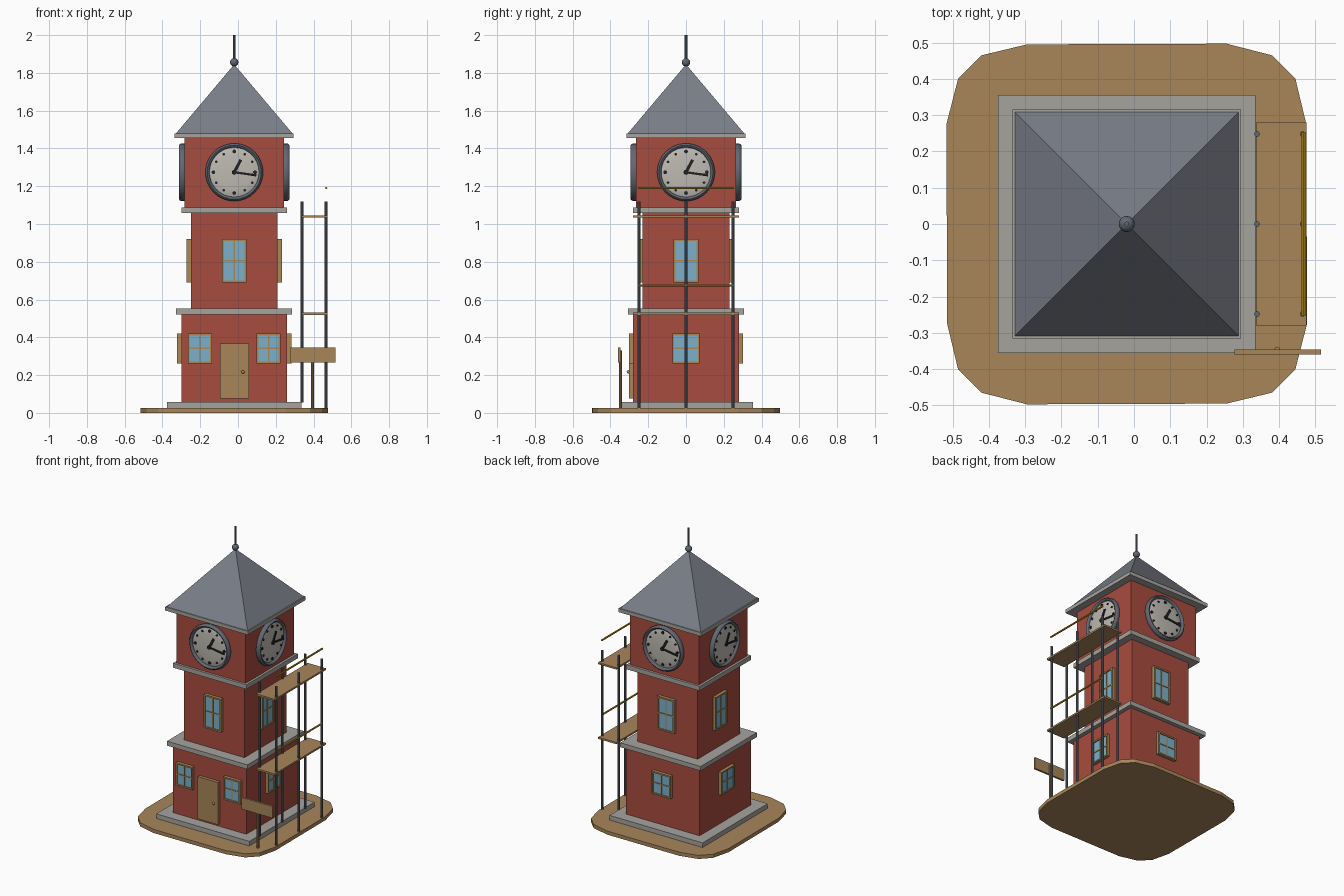
import bpy, bmesh, math
from mathutils import Matrix, Vector

if "Cube" in bpy.data.objects:
    bpy.data.objects.remove(bpy.data.objects["Cube"])

CX = -0.02  # tower axis


def mat(name, r, g, b):
    m = bpy.data.materials.new(name)
    lin = lambda c: ((c / 255 + 0.055) / 1.055) ** 2.4
    m.diffuse_color = (lin(r), lin(g), lin(b), 1)
    m.use_nodes = True
    m.node_tree.nodes["Principled BSDF"].inputs["Base Color"].default_value = m.diffuse_color
    return m


BRICK = mat("red brick", 168, 76, 62)
STONE = mat("pale stone", 166, 164, 158)
SLATE = mat("grey slate", 121, 126, 136)
STEEL = mat("dark steel", 98, 104, 114)
WOOD = mat("tan wood", 168, 134, 90)
TRIM = mat("window trim", 172, 136, 84)
GLASS = mat("blue glass", 124, 176, 202)
DIAL = mat("dial grey", 190, 186, 178)
BLACK = mat("black", 34, 34, 36)
YELLOW = mat("rail yellow", 196, 152, 24)


def finish(name, bm, material, turn=0, about_tower=True, smooth=False):
    """Turn a mesh a quarter-turn at a time and place it on the tower axis."""
    bmesh.ops.recalc_face_normals(bm, faces=bm.faces[:])
    bm.transform(Matrix.Rotation(turn * math.pi / 2, 4, 'Z'))
    if about_tower:
        bm.transform(Matrix.Translation((CX, 0, 0)))
    me = bpy.data.meshes.new(name)
    bm.to_mesh(me)
    bm.free()
    ob = bpy.data.objects.new(name, me)
    bpy.context.collection.objects.link(ob)
    me.materials.append(material)
    if smooth:
        bpy.ops.object.select_all(action='DESELECT')
        ob.select_set(True)
        bpy.context.view_layer.objects.active = ob
        bpy.ops.object.shade_smooth_by_angle(angle=math.radians(40))
    return ob


def add_box(bm, x0, x1, y0, y1, z0, z1, spin=None):
    m = Matrix.Translation(((x0 + x1) / 2, (y0 + y1) / 2, (z0 + z1) / 2))
    m = m @ Matrix.Diagonal((x1 - x0, y1 - y0, z1 - z0, 1))
    bmesh.ops.create_cube(bm, size=1, matrix=(spin or Matrix()) @ m)


def boxes(name, dims, material, **kw):
    bm = bmesh.new()
    for d in dims:
        add_box(bm, *d)
    return finish(name, bm, material, **kw)


def rod(bm, a, b, r, sides=8, r2=None):
    a, b = Vector(a), Vector(b)
    m = Matrix.Translation((a + b) / 2) @ (b - a).to_track_quat('Z', 'Y').to_matrix().to_4x4()
    bmesh.ops.create_cone(bm, cap_ends=True, segments=sides, radius1=r,
                          radius2=r if r2 is None else r2, depth=(b - a).length, matrix=m)


def lathe(bm, profile, centre, sides=32):
    """Revolve (radius, outward) points round a horizontal axis facing the front."""
    rings = []
    for r, out in profile:
        rings.append([bm.verts.new((centre[0] + r * math.cos(t), centre[1] - out,
                                    centre[2] + r * math.sin(t)))
                      for t in (2 * math.pi * i / sides for i in range(sides))])
    for p, q in zip(rings, rings[1:]):
        for i in range(sides):
            j = (i + 1) % sides
            bm.faces.new((p[i], p[j], q[j], q[i]))
    bm.faces.new(rings[-1])


# Rounded ground slab
bm = bmesh.new()
corner = [(0.495, 0.275), (0.465, 0.4), (0.4, 0.465), (0.275, 0.497)]
outline = []
for k in range(4):
    rot = Matrix.Rotation(k * math.pi / 2, 2)
    outline += [rot @ Vector(p) for p in corner]
base = bm.faces.new([bm.verts.new((p.x, p.y, 0)) for p in outline])
ext = bmesh.ops.extrude_face_region(bm, geom=[base])
bmesh.ops.translate(bm, vec=(0, 0, 0.025),
                    verts=[v for v in ext["geom"] if isinstance(v, bmesh.types.BMVert)])
finish("ground_slab", bm, WOOD)

# Stacked tower blocks and ledges
for name, h, z0, z1, m in [
        ("plinth", 0.355, 0.025, 0.057, STONE),
        ("lower_storey", 0.28, 0.055, 0.523, BRICK),
        ("lower_ledge", 0.307, 0.522, 0.553, STONE),
        ("middle_storey", 0.23, 0.553, 1.058, BRICK),
        ("upper_ledge", 0.28, 1.057, 1.088, STONE),
        ("clock_storey", 0.264, 1.088, 1.456, BRICK),
        ("eaves", 0.315, 1.455, 1.48, STONE)]:
    boxes(name, [(-h, h, -h, h, z0, z1)], m)

# Pyramid roof with finial
bm = bmesh.new()
bmesh.ops.create_cone(bm, cap_ends=True, segments=4, radius1=0.308 * math.sqrt(2), radius2=0,
                      depth=0.365, matrix=Matrix.Translation((0, 0, 1.6625))
                      @ Matrix.Rotation(math.pi / 4, 4, 'Z'))
finish("roof", bm, SLATE)
bm = bmesh.new()
bmesh.ops.create_uvsphere(bm, u_segments=16, v_segments=10, radius=0.022,
                          matrix=Matrix.Translation((0, 0, 1.856)))
rod(bm, (0, 0, 1.86), (0, 0, 2.0), 0.007)
finish("finial", bm, STEEL, smooth=True)


def window(name, u, wall, z0, z1, w, turn):
    f, x0, x1, y, out = 0.01, u - w / 2, u + w / 2, -wall, -wall - 0.022
    zm = (z0 + z1) / 2
    boxes(name + "_frame", [
        (x0, x0 + f, out, y, z0, z1), (x1 - f, x1, out, y, z0, z1),
        (x0 + f, x1 - f, out, y, z0, z0 + f), (x0 + f, x1 - f, out, y, z1 - f, z1),
        (u - 0.004, u + 0.004, out + 0.003, y, z0 + f, z1 - f),
        (x0 + f, x1 - f, out + 0.003, y, zm - 0.004, zm + 0.004)], TRIM, turn=turn)
    boxes(name + "_glass", [(x0 + f, x1 - f, out + 0.007, y, z0 + f, z1 - f)], GLASS, turn=turn)


# Windows: a pair beside the door, one on every other wall
for s in (-1, 1):
    window("front_window", s * 0.182, 0.28, 0.262, 0.42, 0.127, 0)
for k in range(4):
    if k:
        window("lower_window", 0, 0.28, 0.262, 0.42, 0.145, k)
    window("middle_window", 0, 0.23, 0.69, 0.92, 0.13, k)

# Door and knob
boxes("door", [(-0.076, 0.078, -0.302, -0.279, 0.077, 0.368)], WOOD)
bm = bmesh.new()
bmesh.ops.create_uvsphere(bm, u_segments=12, v_segments=8, radius=0.009,
                          matrix=Matrix.Translation((0.046, -0.305, 0.217)))
finish("door_knob", bm, TRIM, smooth=True)

# Clock on each side
CZ, WALL = 1.274, 0.264
for k in range(4):
    c = (0, -WALL, CZ)
    bm = bmesh.new()
    lathe(bm, [(0.137, 0.010), (0.128, 0.014), (0.09, 0.018), (0.045, 0.020), (0.01, 0.021)], c)
    finish("clock_dial", bm, DIAL, turn=k, smooth=True)
    bm = bmesh.new()
    lathe(bm, [(0.151, 0), (0.153, 0.012), (0.15, 0.023), (0.143, 0.029), (0.136, 0.026),
               (0.131, 0.018), (0.131, 0.008)], c)
    finish("clock_rim", bm, STEEL, turn=k, smooth=True)
    bm = bmesh.new()
    for i in range(12):
        a = i * math.pi / 6
        p = Vector((0.11 * math.sin(a), -WALL - 0.012, CZ + 0.11 * math.cos(a)))
        rod(bm, p, p + Vector((0, -0.009, 0)), 0.010 if i % 3 == 0 else 0.007, 10)
    rod(bm, (0, -WALL - 0.015, CZ), (0, -WALL - 0.029, CZ), 0.013, 12)
    for angle, length, half in ((28, 0.075, 0.008), (98, 0.118, 0.006)):
        spin = Matrix.Translation(c) @ Matrix.Rotation(math.radians(angle), 4, 'Y')
        add_box(bm, -half, half, -0.026, -0.021, -0.012, length, spin)
    finish("clock_hands", bm, BLACK, turn=k)

# Scaffold: poles, decks and rails
bm = bmesh.new()
for x in (0.339, 0.465):
    for y in (-0.248, 0, 0.248):
        rod(bm, (x, y, 0.055 if x < 0.4 else 0.025), (x, y, 1.12), 0.008)
finish("scaffold_poles", bm, STEEL, about_tower=False, smooth=True)
boxes("scaffold_decks", [(0.336, 0.475, -0.28, 0.28, z - 0.006, z + 0.006)
                         for z in (0.525, 1.04)], WOOD, about_tower=False)
bm = bmesh.new()
for z in (0.675, 1.19):
    rod(bm, (0.467, -0.253, z), (0.467, 0.253, z), 0.006)
finish("scaffold_rails", bm, YELLOW, about_tower=False, smooth=True)

# Blank sign on a post
boxes("sign_board", [(0.277, 0.516, -0.36, -0.346, 0.267, 0.347)], WOOD, about_tower=False)
bm = bmesh.new()
rod(bm, (0.395, -0.346, 0.02), (0.395, -0.346, 0.33), 0.008)
finish("sign_post", bm, WOOD, about_tower=False)
